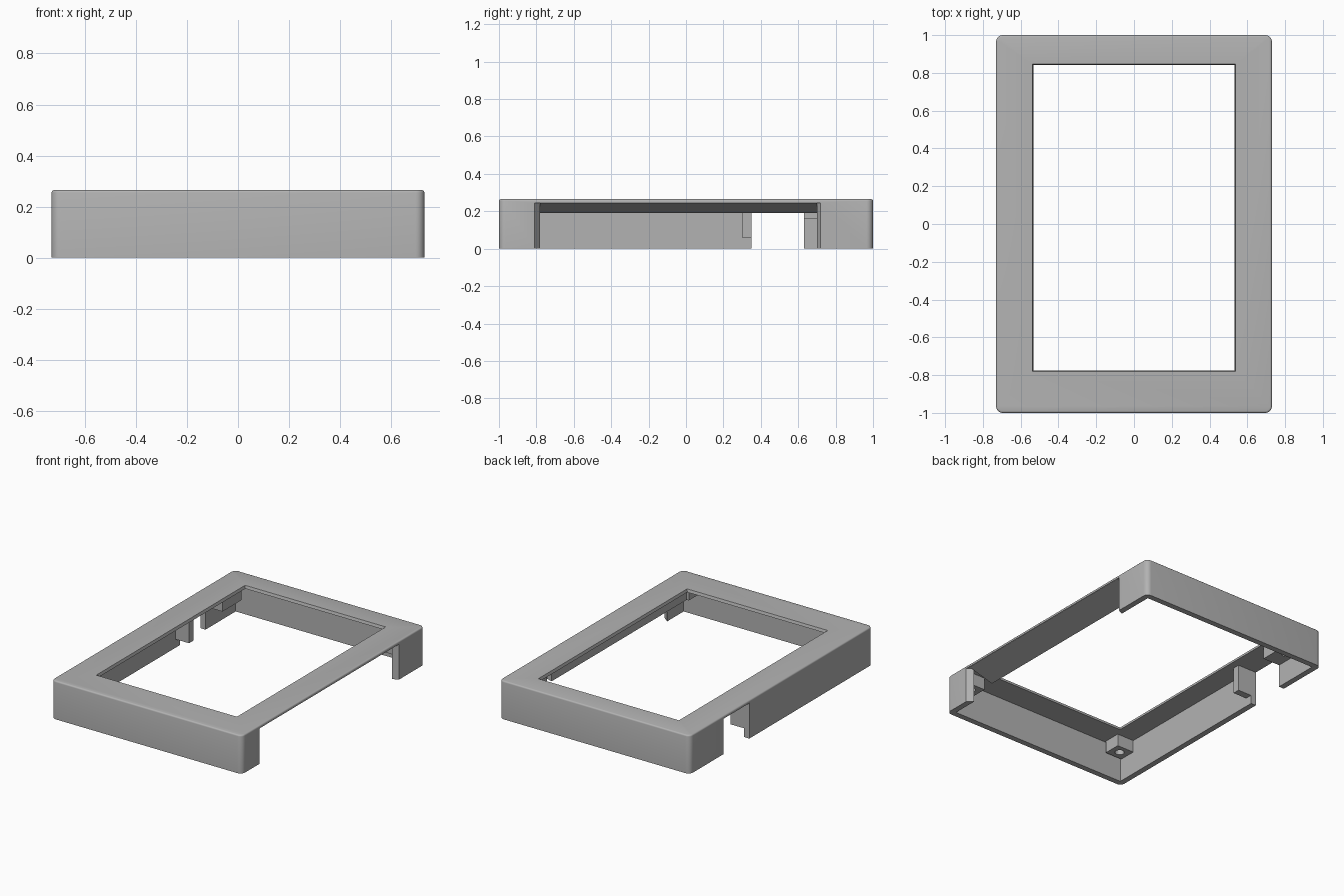
import bpy, bmesh
from mathutils import Vector

cube = bpy.data.objects.get("Cube")
if cube:
    bpy.data.objects.remove(cube, do_unlink=True)

grey = bpy.data.materials.new("matte_grey")
grey.use_nodes = True
COLOUR = (0.45, 0.45, 0.45, 1)
grey.diffuse_color = COLOUR
grey.node_tree.nodes["Principled BSDF"].inputs["Base Color"].default_value = COLOUR

HEIGHT, PLATE = 0.265, 0.245     # overall height, underside of the top plate
HALF_X, HALF_Y, WALL = 0.73, 1.0, 0.04


def finish(name, bm):
    bmesh.ops.recalc_face_normals(bm, faces=bm.faces)
    mesh = bpy.data.meshes.new(name)
    bm.to_mesh(mesh)
    bm.free()
    mesh.materials.append(grey)
    obj = bpy.data.objects.new(name, mesh)
    bpy.context.collection.objects.link(obj)
    return obj


def prism(name, profile, direction):
    """Extrude a closed 3D profile along a direction."""
    bm = bmesh.new()
    face = bm.faces.new([bm.verts.new(p) for p in profile])
    out = bmesh.ops.extrude_face_region(bm, geom=[face])
    moved = [v for v in out["geom"] if isinstance(v, bmesh.types.BMVert)]
    bmesh.ops.translate(bm, verts=moved, vec=Vector(direction))
    return finish(name, bm)


def box(name, x, y, z):
    profile = [(x[0], y[0], z[0]), (x[1], y[0], z[0]), (x[1], y[1], z[0]), (x[0], y[1], z[0])]
    return prism(name, profile, (0, 0, z[1] - z[0]))


def cut(obj, cutter):
    mod = obj.modifiers.new("cut", "BOOLEAN")
    mod.operation, mod.solver, mod.object = "DIFFERENCE", "EXACT", cutter
    bpy.context.view_layer.objects.active = obj
    bpy.ops.object.modifier_apply(modifier=mod.name)
    bpy.data.objects.remove(cutter, do_unlink=True)


# Outer shell: rounded corners and a softened top rim
bm = bmesh.new()
bmesh.ops.create_cube(bm, size=1)
for v in bm.verts:
    v.co = (v.co.x * 2 * HALF_X, v.co.y * 2 * HALF_Y, (v.co.z + 0.5) * HEIGHT)
upright = [e for e in bm.edges if abs(e.verts[0].co.z - e.verts[1].co.z) > 0.1]
bmesh.ops.bevel(bm, geom=upright, offset=0.035, segments=6, profile=0.5, affect="EDGES")
rim = [e for e in bm.edges if all(v.co.z > HEIGHT - 0.001 for v in e.verts)]
bmesh.ops.bevel(bm, geom=rim, offset=0.01, segments=3, profile=0.5, affect="EDGES")
frame = finish("frame", bm)

# Hollow underside
inner_x, inner_y = HALF_X - WALL, HALF_Y - WALL
cut(frame, box("cavity", (-inner_x, inner_x), (-inner_y, inner_y), (-0.1, PLATE)))

# Window with slightly flared sides
bm = bmesh.new()
bmesh.ops.create_cube(bm, size=1)
for v in bm.verts:
    flare = 0.008 if v.co.z > 0 else 0
    x = 0.532 + flare
    y = (0.84 + flare) if v.co.y > 0 else (-0.775 - flare)
    v.co = (x if v.co.x > 0 else -x, y, HEIGHT + 0.005 if v.co.z > 0 else PLATE - 0.005)
cut(frame, finish("window", bm))

# Wide opening in the left wall, with splayed ends
cut(frame, prism("wide_gap",
                 [(0.65, -0.75, -0.1), (0.77, -0.84, -0.1), (0.77, 0.74, -0.1), (0.65, 0.68, -0.1)],
                 (0, 0, PLATE + 0.1)))
# Narrow opening in the right wall
cut(frame, box("narrow_gap", (-0.8, -0.65), (0.35, 0.63), (-0.1, PLATE)))

# Sloped rail under the left side of the plate
prism("sloped_rail",
      [(0.727, -0.78, PLATE + 0.003), (0.727, -0.78, PLATE - 0.001),
       (0.54, -0.78, 0.19), (0.54, -0.78, PLATE + 0.003)],
      (0, 1.48, 0))

# Rib beside the narrow opening
box("gap_rib", (-0.70, -0.585), (0.30, 0.349), (0.06, PLATE + 0.002))

# Screw bosses with blind holes
for name, x, y, hole_y in (
        ("front_right_boss", (-0.69, -0.56), (-0.95, -0.83), -0.89),
        ("front_left_boss", (0.56, 0.69), (-0.95, -0.83), -0.89),
        ("back_right_boss", (-0.70, -0.56), (0.63, 0.84), 0.77),
        ("back_left_boss", (0.56, 0.70), (0.72, 0.84), 0.78)):
    boss = box(name, x, y, (0.16, PLATE + 0.002))
    bm = bmesh.new()
    bmesh.ops.create_cone(bm, cap_ends=True, segments=20, radius1=0.03, radius2=0.03, depth=0.12)
    bmesh.ops.translate(bm, verts=bm.verts, vec=(sum(x) / 2, hole_y, 0.165))
    cut(boss, finish("hole", bm))

# Smooth the rounded corners, keep the edges sharp
bpy.ops.object.select_all(action="DESELECT")
frame.select_set(True)
bpy.context.view_layer.objects.active = frame
bpy.ops.object.shade_smooth_by_angle(angle=0.6)
